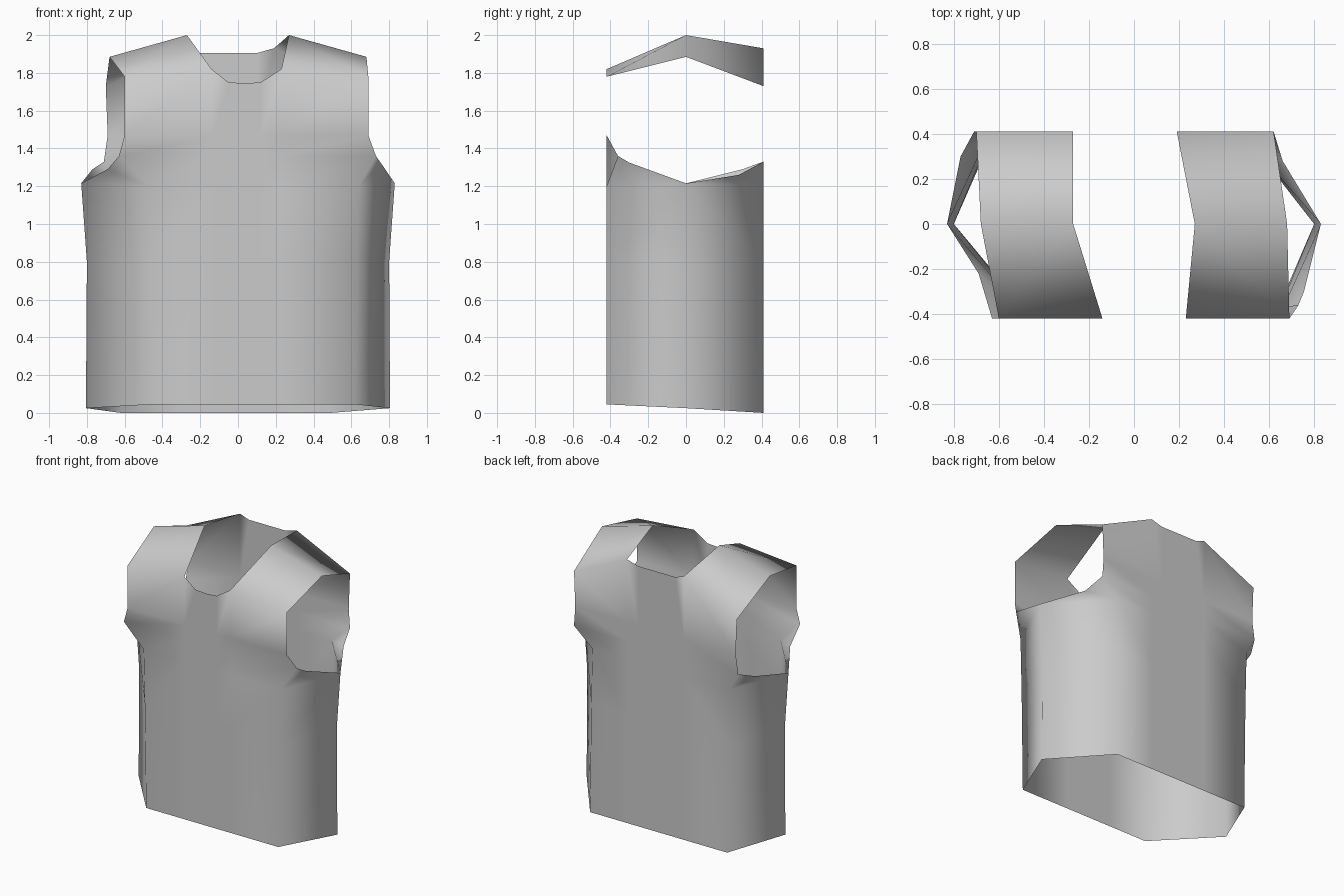
import bpy, bmesh, math

if "Cube" in bpy.data.objects:
    bpy.data.objects.remove(bpy.data.objects["Cube"])

bm = bmesh.new()


def face(*pts):
    bm.faces.new([bm.verts.new(p) for p in pts])


def panel(y, cols, rows, neck):
    """Flat panel: rows are (left end, right end, z), top row follows the neckline."""
    grid = []
    for left, right, z in rows:
        lo, hi = left[0], right[0]
        grid.append([left] + [(x, y, z) for x in cols if lo < x < hi] + [right])
    top = grid[-1]
    grid[-1] = [top[0]] + [(x, y, z) for x, z in zip(cols, neck)] + [top[-1]]
    for a, b in zip(grid, grid[1:]):
        for i in range(len(a) - 1):
            face(a[i], a[i + 1], b[i + 1], b[i])
    return grid


def make_rows(y, data):
    return [((l, y, z), (r, y, z), z) for l, r, z in data]


# Front panel
F, B = -0.42, 0.41
fr = make_rows(F, [(-.45, .62, .045), (-.46, .63, .8), (-.47, .64, 1.2),
                   (-.63, .73, 1.36), (-.60, .69, 1.47), (-.60, .69, 1.78)])
fr[3] = (fr[3][0], (.73, -.36, 1.36), 1.36)
front = panel(F, [-.14, -.05, .04, .12, .23], fr, [1.82, 1.75, 1.745, 1.75, 1.82])

# Back panel
br = make_rows(B, [(-.62, .49, 0), (-.63, .48, .8), (-.64, .47, 1.2),
                   (-.71, .62, 1.33), (-.69, .61, 1.47), (-.70, .62, 1.73)])
back = panel(B, [-.27, -.2, -.05, .1, .19], br, [1.93, 1.905, 1.905, 1.905, 1.93])

# Sides, underarm flares and shoulder straps
for s, end, nb, under_f, under_b in (
        (-1, 0, 1, (-.69, -.22, 1.29), (-.77, .30, 1.29)),
        (1, -1, -2, (.755, -.30, 1.325), (.66, .28, 1.26))):
    seam = [(s * .805, 0, .025), (s * .80, 0, .8), (s * .83, 0, 1.215)]
    for rows, under in ((front, under_f), (back, under_b)):
        edge = [r[end] for r in rows]
        for i in range(2):
            face(edge[i], seam[i], seam[i + 1], edge[i + 1])
        face(edge[2], seam[2], under)
        face(edge[2], under, edge[3])
        face(edge[5], rows[-1][nb], (s * .27, 0, 2.0), (s * .68, 0, 1.885))

bmesh.ops.remove_doubles(bm, verts=bm.verts, dist=0.001)
bmesh.ops.recalc_face_normals(bm, faces=bm.faces)
mesh = bpy.data.meshes.new("sleeveless_shirt")
bm.to_mesh(mesh)
bm.free()
shirt = bpy.data.objects.new("sleeveless_shirt", mesh)
bpy.context.collection.objects.link(shirt)
bpy.context.view_layer.objects.active = shirt
shirt.select_set(True)
bpy.ops.object.shade_smooth_by_angle(angle=math.radians(80))
